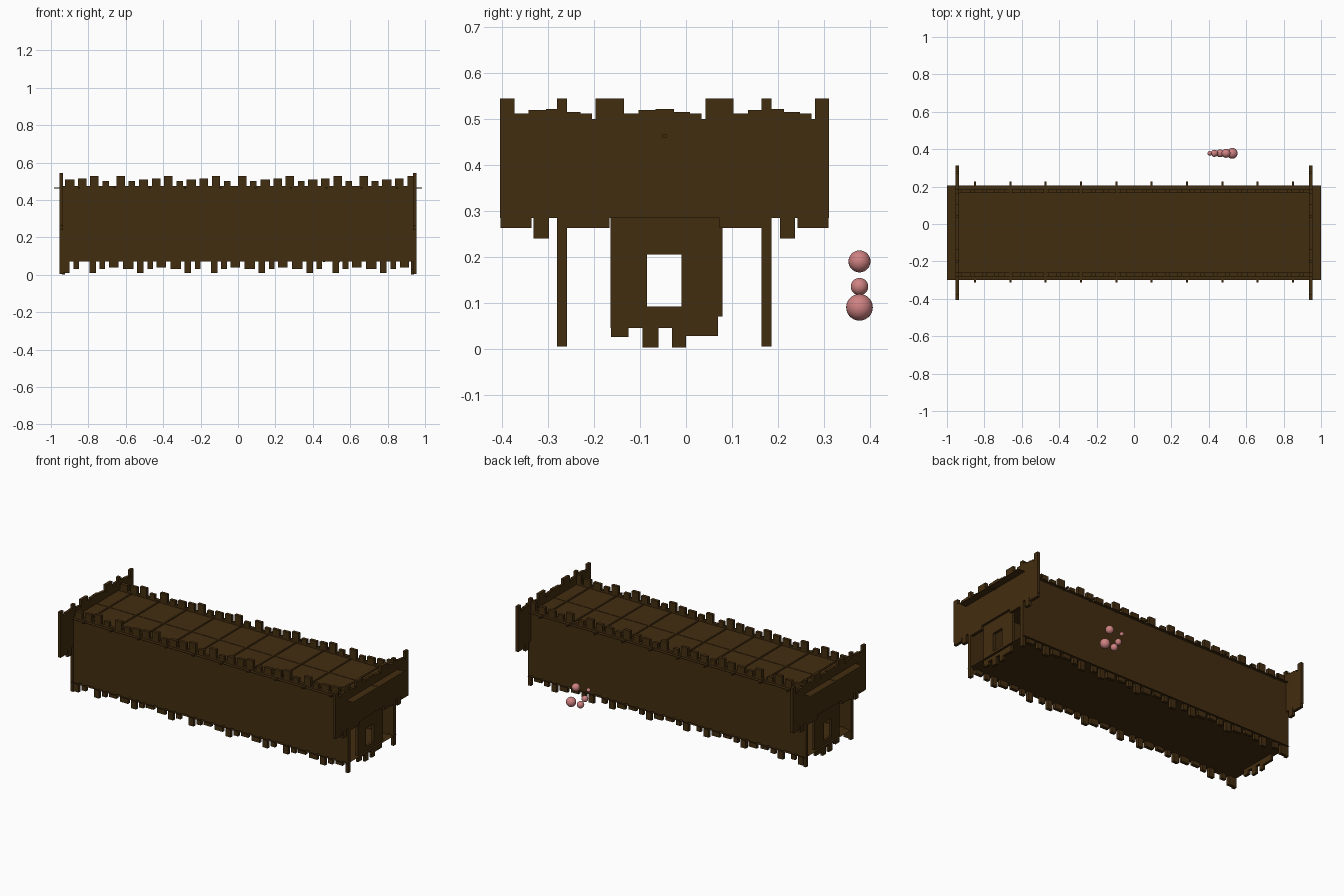
import bpy, bmesh
from mathutils import Matrix, Vector

old = bpy.data.objects.get("Cube")
if old:
    bpy.data.objects.remove(old, do_unlink=True)


def material(name, colour):
    m = bpy.data.materials.new(name)
    m.use_nodes = True
    m.diffuse_color = (*colour, 1)
    m.node_tree.nodes["Principled BSDF"].inputs["Base Color"].default_value = (*colour, 1)
    return m


wood = material("dark_brown_wood", (0.055, 0.026, 0.005))
pink = material("dusty_pink", (0.62, 0.22, 0.22))


def finish(name, bm, mat):
    mesh = bpy.data.meshes.new(name)
    bm.to_mesh(mesh)
    bm.free()
    mesh.materials.append(mat)
    ob = bpy.data.objects.new(name, mesh)
    bpy.context.collection.objects.link(ob)
    return ob


def boxes(name, spans):
    """Join boxes given as (x0, x1, y0, y1, z0, z1)."""
    bm = bmesh.new()
    for x0, x1, y0, y1, z0, z1 in spans:
        size = Vector((x1 - x0, y1 - y0, z1 - z0))
        mid = Vector((x0 + x1, y0 + y1, z0 + z1)) / 2
        bmesh.ops.create_cube(bm, size=1, matrix=Matrix.Translation(mid) @ Matrix.Diagonal((*size, 1)))
    return finish(name, bm, wood)


def sheet(name, x, y0, y1, z):
    bm = bmesh.new()
    bm.faces.new([bm.verts.new(p) for p in ((-x, y0, z), (x, y0, z), (x, y1, z), (-x, y1, z))])
    return finish(name, bm, wood)


MID = -0.047          # centre line of the hall
END = 0.953           # end of the long walls
LOW, HIGH = 0.07, 0.475
PERIOD = 0.65


def plank_ends(start, heights):
    """Ragged plank ends along a long wall: (x0, x1, height)."""
    spans = []
    for group in range(-2, 3):
        for spike in range(3):
            for k, (offset, width, h) in enumerate(heights):
                if spike == 2 and k > 1:
                    continue
                x = start + group * PERIOD + spike * 0.255 + offset
                a, b = max(x, -END), min(x + width, END)
                if b - a > 0.01:
                    spans.append((a, b, h))
    return spans


# Long walls with ragged plank ends above and below
top = plank_ends(0.0, [(0, 0.045, 0.052), (0.065, 0.035, 0.027),
                       (0.12, 0.05, 0.035), (0.19, 0.045, 0.04)])
bottom = plank_ends(-0.145, [(0, 0.035, 0.06), (0.055, 0.03, 0.04),
                             (0.105, 0.05, 0.03), (0.18, 0.055, 0.04)])
for name, y in (("front_wall", -0.27), ("back_wall", 0.175)):
    y0, y1 = y - 0.01, y + 0.01
    parts = [(-END, END, y0, y1, LOW, HIGH)]
    parts += [(a, b, y0, y1, HIGH, HIGH + h) for a, b, h in top]
    parts += [(a, b, y0, y1, LOW - h, LOW) for a, b, h in bottom]
    # Corner planks run the full height
    parts += [(s * 0.945 - 0.009, s * 0.945 + 0.009, y0 - 0.001, y1 + 0.001, 0.005, 0.545)
              for s in (-1, 1)]
    boxes(name, parts)

# End gables and door panels, one pair for each end
crest = [(0.03, 0.062, 0.012), (0.062, 0.1, 0.02), (0.1, 0.14, 0.022),
         (0.14, 0.175, 0.015), (0.175, 0.2, 0.012)]
for name, s in (("left", 1), ("right", -1)):
    x0, x1 = s * 0.945 - 0.009, s * 0.945 + 0.009
    lo, hi = -0.405, 0.312
    gable = [(x0, x1, lo, hi, 0.285, 0.5)]
    for i in range(4):
        c = lo + i * (hi - lo) / 3
        gable.append((x0, x1, max(lo, c - 0.031), min(hi, c + 0.031), 0.5, 0.545))
        if i < 3:
            gable += [(x0, x1, c + a, c + b, 0.5, 0.5 + h) for a, b, h in crest]
    # Hanging plank ends on both sides of the door
    for sign in (-1, 1):
        for a, b, z in ((0.29, 0.357, 0.263), (0.252, 0.285, 0.24),
                        (0.12, 0.215, 0.263)):
            ya, yb = sorted((MID + sign * a, MID + sign * b))
            gable.append((x0, x1, ya, yb, z, 0.285))
    boxes(name + "_gable", gable)

    # Door panel framing an open window
    x0, x1 = s * 0.932 - 0.008, s * 0.932 + 0.008
    boxes(name + "_door_panel", [
        (x0, x1, -0.165, -0.085, 0.045, 0.46),
        (x0, x1, -0.01, 0.08, 0.07, 0.46),
        (x0, x1, -0.085, -0.01, 0.205, 0.46),
        (x0, x1, -0.085, -0.01, 0.045, 0.092),
        (x0, x1, -0.163, -0.125, 0.025, 0.045),
        (x0, x1, -0.095, -0.06, 0.002, 0.046),
        (x0, x1, -0.03, 0.0, 0.002, 0.07),
        (x0, x1, 0.0, 0.07, 0.027, 0.07),
    ])

# Roof and floor sheets
sheet("roof_deck", 1.0, -0.3, 0.205, 0.465)
sheet("floor", END, -0.29, 0.195, 0.065)

# Slender beams carrying the roof
R = 0.005
beams = [(-0.985, 0.985, MID - R, MID + R, 0.46, 0.467)]
for i in range(10):
    x = -0.85 + i * 1.7 / 9
    beams.append((x - R, x + R, -0.312, 0.227, 0.461, 0.469))
boxes("roof_beams", beams)

# Small floating balls behind the back wall
for i, (x, z, r) in enumerate([(0.525, 0.09, 0.029), (0.492, 0.19, 0.024),
                               (0.46, 0.09, 0.021), (0.43, 0.135, 0.019),
                               (0.405, 0.195, 0.012)]):
    bm = bmesh.new()
    bmesh.ops.create_uvsphere(bm, u_segments=24, v_segments=14, radius=r,
                              matrix=Matrix.Translation((x, 0.378, z)))
    for f in bm.faces:
        f.smooth = True
    finish("ball_%d" % (i + 1), bm, pink)
